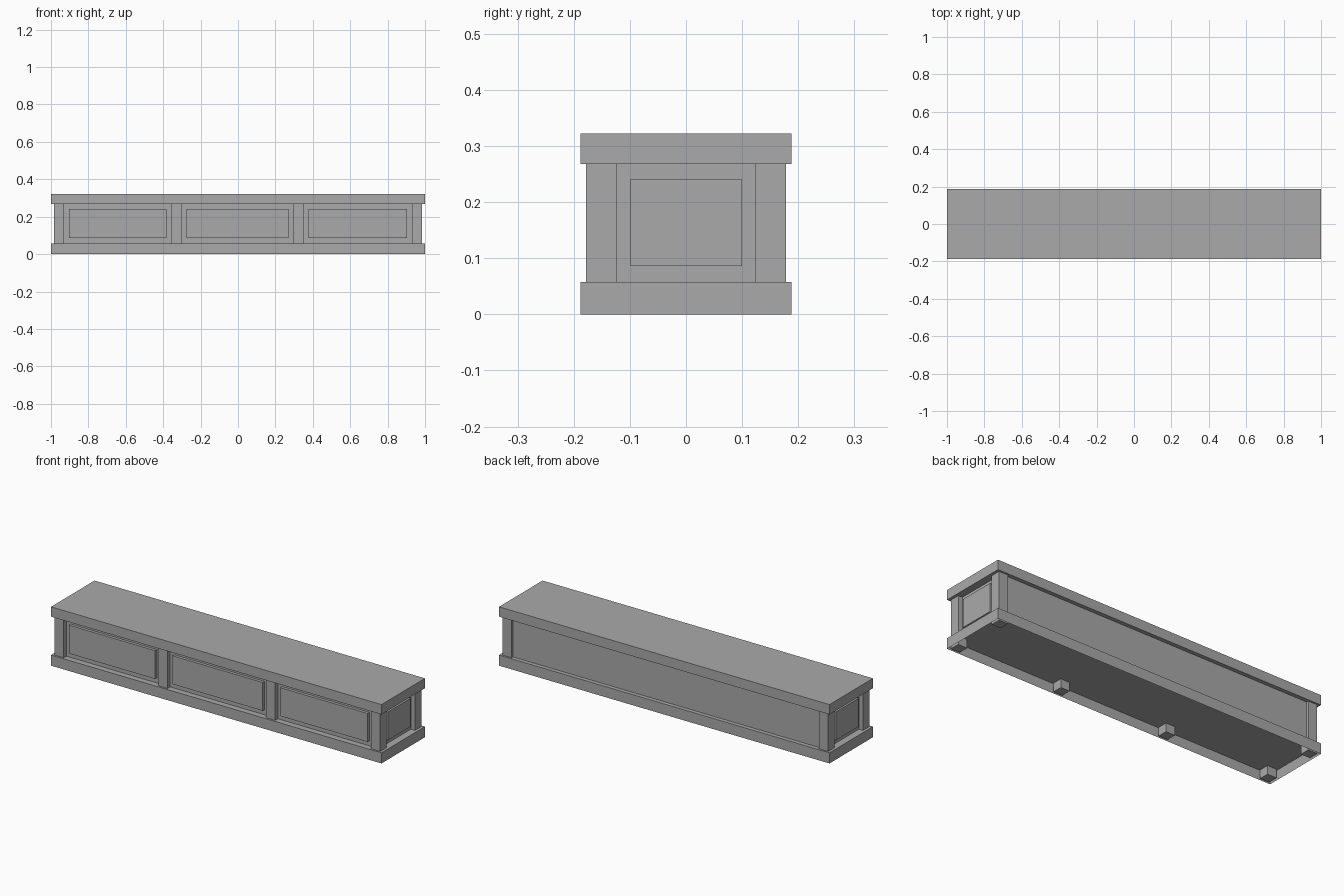
import bpy
import bmesh
from mathutils import Vector

cube = bpy.data.objects.get("Cube")
if cube:
    bpy.data.objects.remove(cube, do_unlink=True)

GREY = (0.4, 0.4, 0.4, 1.0)
mat = bpy.data.materials.new("plain grey")
mat.use_nodes = True
mat.diffuse_color = GREY
mat.node_tree.nodes["Principled BSDF"].inputs["Base Color"].default_value = GREY


def box(name, x, y, z, hollow=None):
    """Box from (min, max) ranges; hollow = (wall, depth) recesses the underside."""
    bm = bmesh.new()
    bmesh.ops.create_cube(bm, size=1)
    for v in bm.verts:
        v.co = Vector([r[0] if c < 0 else r[1] for c, r in zip(v.co, (x, y, z))])
    if hollow:
        wall, depth = hollow
        bm.normal_update()
        under = min(bm.faces, key=lambda f: f.normal.z)
        bmesh.ops.inset_region(bm, faces=[under], thickness=wall)
        bmesh.ops.translate(bm, verts=under.verts, vec=(0, 0, depth))
    mesh = bpy.data.meshes.new(name)
    bm.to_mesh(mesh)
    bm.free()
    mesh.materials.append(mat)
    obj = bpy.data.objects.new(name, mesh)
    bpy.context.collection.objects.link(obj)
    return obj


POST = 0.055                 # post width
END, SIDE = 0.985, 0.178     # outer faces of the posts
BASE, TOP = 0.058, 0.268     # open height between base and top
HALF = 0.188                 # half depth of top and base
GAP = 0.026                  # margin around each raised panel
PANEL_Z = (0.086, 0.241)

# Top slab, and base with a hollow underside
box("top", (-1, 1), (-HALF, HALF), (TOP, 0.322))
box("base", (-1, 1), (-HALF, HALF), (0, BASE), hollow=(0.01, 0.048))

# Recessed body
box("body", (-0.96, 0.96), (-0.155, 0.166), (BASE - 0.004, TOP + 0.004))

# Posts: four along the front, two at the back corners
lefts = [-END, -0.357, 0.295, END - POST]
for i, x in enumerate(lefts):
    box(f"front_post_{i + 1}", (x, x + POST), (-SIDE, -SIDE + POST), (0.001, TOP))
for name, x in (("right", lefts[0]), ("left", lefts[-1])):
    box(f"back_post_{name}", (x, x + POST), (SIDE - POST, SIDE), (0.001, TOP))

# Raised panels between the front posts
for i, (a, b) in enumerate(zip(lefts, lefts[1:])):
    box(f"front_panel_{i + 1}", (a + POST + GAP, b - GAP), (-0.171, -0.15), PANEL_Z)

# Raised panels on both ends
for name, x in (("right", (-0.976, -0.95)), ("left", (0.95, 0.976))):
    box(f"end_panel_{name}", x, (-0.099, 0.099), PANEL_Z)
